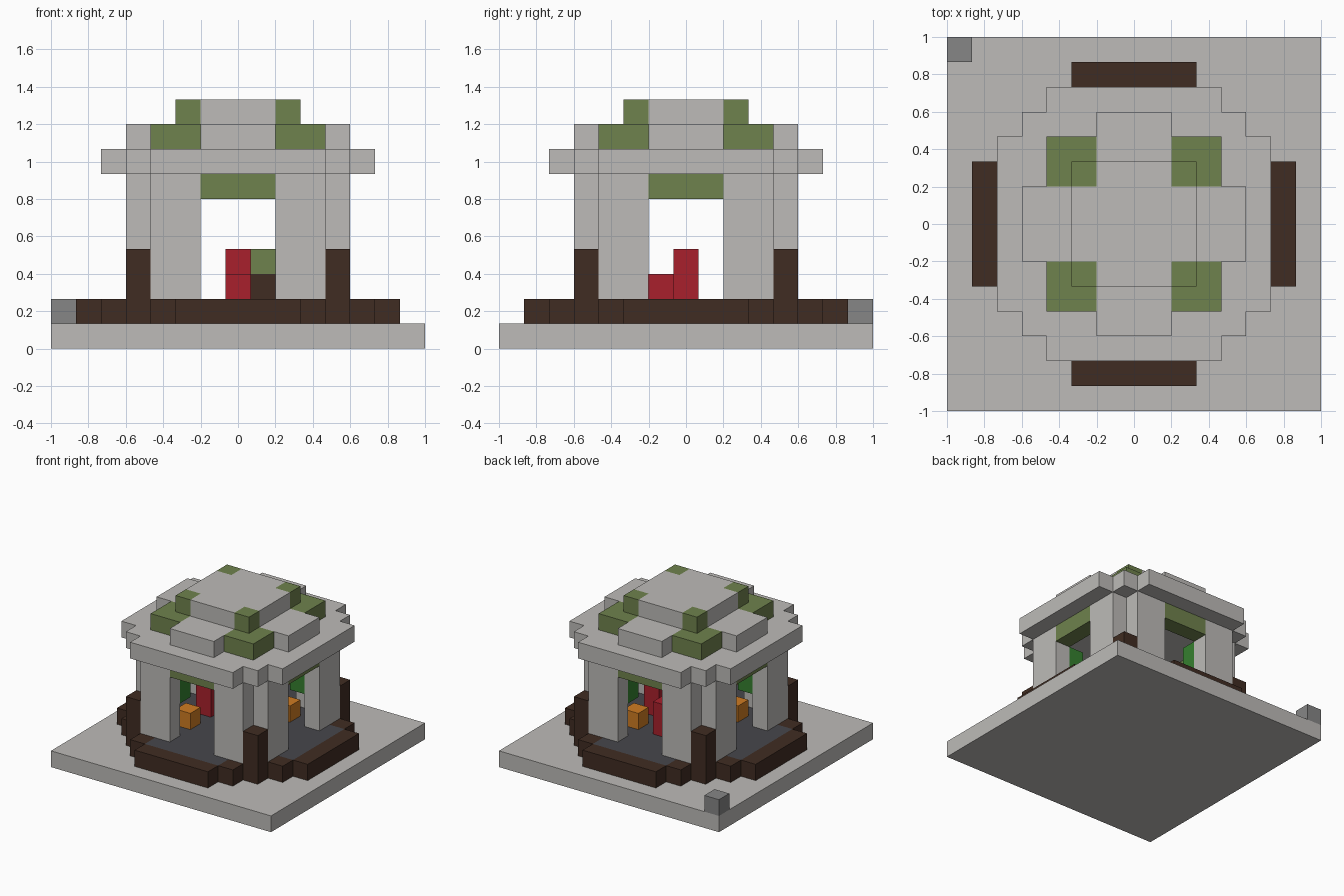
import bpy, bmesh
from mathutils import Vector
from itertools import product

cube = bpy.data.objects.get("Cube")
if cube:
    bpy.data.objects.remove(cube)

U = 2 / 15  # block size


def material(name, hex_code):
    def linear(c):
        return c / 12.92 if c <= 0.04045 else ((c + 0.055) / 1.055) ** 2.4
    col = [linear(int(hex_code[n:n + 2], 16) / 255) for n in (0, 2, 4)] + [1]
    mat = bpy.data.materials.new(name)
    mat.use_nodes = True
    mat.diffuse_color = col
    mat.node_tree.nodes["Principled BSDF"].inputs["Base Color"].default_value = col
    return mat


stone = material("pale stone", "bdbbb8")
rock = material("grey rock", "868686")
moss = material("moss green", "6f824d")
wood = material("dark wood", "402c22")
slate = material("slate floor", "46464c")
red = material("red", "a8202c")
orange = material("orange", "cf7c22")
leaf = material("leaf green", "35802f")


def block(x, y, z):
    """Cells in inclusive ranges along each axis."""
    return set(product(*[range(a, b + 1) for a, b in (x, y, z)]))


def mirrored(cells):
    return {(sx * x, sy * y, z) for x, y, z in cells for sx in (1, -1) for sy in (1, -1)}


def four_sided(cells):
    """Mirror in x and y and repeat on the other axis."""
    return mirrored(cells | {(y, x, z) for x, y, z in cells})


def stepped_disc(half_widths, z):
    """Layer whose row at distance n from the middle has the given half width."""
    cells = set()
    for y, w in enumerate(half_widths):
        cells |= block((-w, w), (y, y), (z, z))
    return mirrored(cells)


def part(name, mat, cells):
    """Skin the outside of the cells and merge flat areas."""
    bm = bmesh.new()
    corners = {}

    def vert(p):
        key = tuple(round(2 * c) for c in p)
        if key not in corners:
            corners[key] = bm.verts.new(p * U)
        return corners[key]

    for cell in sorted(cells):
        centre = Vector(cell) + Vector((0, 0, 0.5))
        for axis, sign in product(range(3), (1, -1)):
            n = Vector((0, 0, 0))
            n[axis] = sign
            if tuple(int(c + d) for c, d in zip(cell, n)) in cells:
                continue
            a = Vector((0, 0, 0))
            a[(axis + 1) % 3] = 0.5
            b = n.cross(a)
            mid = centre + n / 2
            bm.faces.new([vert(mid + s * a + t * b)
                          for s, t in ((-1, -1), (1, -1), (1, 1), (-1, 1))])
    bmesh.ops.dissolve_limit(bm, angle_limit=0.01, verts=bm.verts, edges=bm.edges)
    mesh = bpy.data.meshes.new(name)
    bm.to_mesh(mesh)
    bm.free()
    mesh.materials.append(mat)
    obj = bpy.data.objects.new(name, mesh)
    bpy.context.collection.objects.link(obj)
    return obj


# Ground slab and loose rock
part("ground_slab", stone, block((-7, 7), (-7, 7), (0, 0)))
part("loose_rock", rock, {(-7, 7, 1)})

# Raised floor, wooden kerb and corner posts
floor = stepped_disc([5, 5, 5, 4, 3, 2], 1)
kerb = stepped_disc([6, 6, 6, 5, 4, 3, 2], 1) - floor
part("floor", slate, floor)
part("wooden_kerb", wood, kerb)
part("corner_posts", wood, mirrored(block((4, 4), (4, 4), (2, 3))))

# Pillars and mossy lintels
part("pillars", stone, four_sided(block((2, 3), (4, 4), (2, 6))))
part("lintels", moss, four_sided(block((-1, 1), (4, 4), (6, 6))))

# Stepped roof with mossy corners
part("roof_eaves", stone, stepped_disc([5, 5, 5, 5, 4, 3], 7))
part("roof_middle", stone, stepped_disc([4, 4, 1, 1, 1], 8) | block((-1, 1), (-1, 1), (8, 8)))
part("roof_middle_moss", moss, mirrored(block((2, 3), (2, 3), (8, 8))))
part("roof_cap", stone, stepped_disc([2, 2, 1], 9))
part("roof_cap_moss", moss, mirrored({(2, 2, 9)}))

# Things inside the pavilion
part("red_stands", red, block((0, 0), (2, 2), (2, 3))
     | block((2, 2), (0, 0), (2, 3)) | block((-2, -2), (0, 0), (2, 3)))
part("red_seat", red, {(0, -1, 2)})
part("orange_boxes", orange, {(2, 2, 2), (-2, -2, 2)})
part("wood_stump", wood, {(1, -2, 2)})
part("stump_moss", moss, {(1, -2, 3)})
part("hanging_leaves", leaf, four_sided(block((2, 3), (3, 3), (4, 5))))
